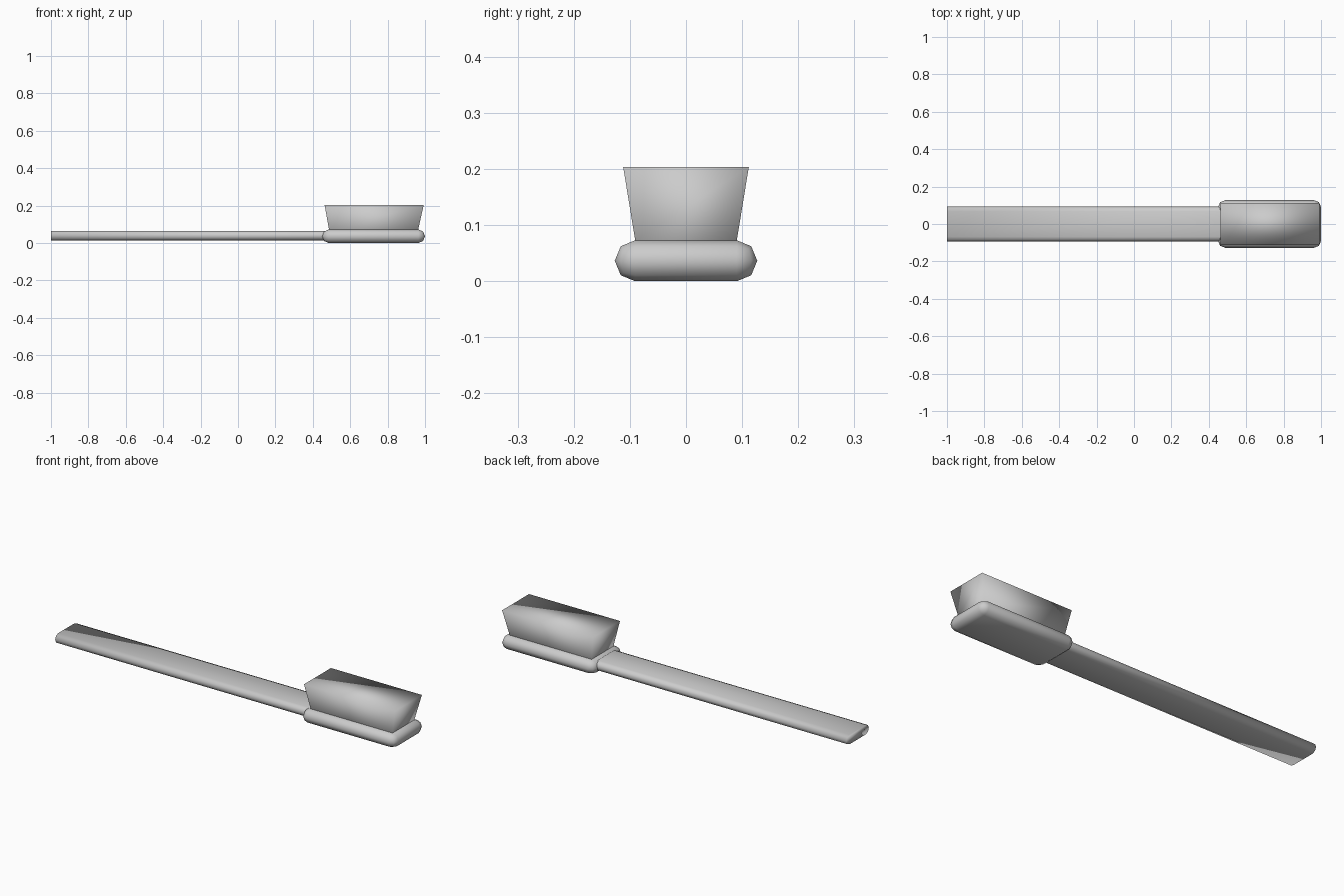
import bpy, bmesh, math

cube = bpy.data.objects.get("Cube")
if cube:
    bpy.data.objects.remove(cube, do_unlink=True)

grey = bpy.data.materials.new("plain_grey")
grey.use_nodes = True
colour = (0.6, 0.6, 0.6, 1)
grey.diffuse_color = colour
grey.node_tree.nodes["Principled BSDF"].inputs["Base Color"].default_value = colour


def finish(name, bm):
    bmesh.ops.recalc_face_normals(bm, faces=bm.faces)
    for f in bm.faces:
        f.smooth = True
    mesh = bpy.data.meshes.new(name)
    bm.to_mesh(mesh)
    bm.free()
    mesh.materials.append(grey)
    obj = bpy.data.objects.new(name, mesh)
    bpy.context.collection.objects.link(obj)
    return obj


def loft(name, rings, cap_start=False):
    """Skin a row of matching rings; the last one is always capped."""
    bm = bmesh.new()
    loops = [[bm.verts.new(p) for p in ring] for ring in rings]
    for a, b in zip(loops, loops[1:]):
        for i in range(len(a)):
            j = (i + 1) % len(a)
            bm.faces.new((a[i], a[j], b[j], b[i]))
    bm.faces.new(loops[-1])
    if cap_start:
        bm.faces.new(loops[0])
    return finish(name, bm)


def rectangle(cx, hx, hy, z):
    return [(cx + sx * hx, sy * hy, z) for sx, sy in ((-1, -1), (1, -1), (1, 1), (-1, 1))]


HEAD_X, HEAD_HX, HEAD_HY, RADIUS = 0.725, 0.275, 0.127, 0.0365

# Head: box with fully rounded rim and corners
bm = bmesh.new()
bmesh.ops.create_cube(bm, size=2)
for v in bm.verts:
    v.co = (HEAD_X + v.co.x * HEAD_HX, v.co.y * HEAD_HY, RADIUS * (1 + v.co.z))
bmesh.ops.bevel(bm, geom=bm.edges[:], offset=RADIUS * 0.999, segments=2,
                profile=0.5, affect='EDGES')
bmesh.ops.remove_doubles(bm, verts=bm.verts[:], dist=0.0005)
finish("brush_head", bm)

# Bristle block: flares out from the flat top of the head
loft("bristles", [rectangle(HEAD_X, HEAD_HX - RADIUS, HEAD_HY - RADIUS, 2 * RADIUS - 0.0005),
                  rectangle(HEAD_X + 0.003, 0.265, 0.112, 0.204)])


# Handle: flat bar with rounded long edges, its inner end buried in the head
def bar_section(x, half_width=0.093, radius=0.025, z=0.04):
    ring = []
    for side, start in ((1, -90), (-1, 90)):
        for k in range(5):
            a = math.radians(start + 45 * k)
            ring.append((x, side * (half_width - radius) + radius * math.cos(a),
                         z + radius * math.sin(a)))
    return ring


loft("handle", [bar_section(0.48), bar_section(-1)])
